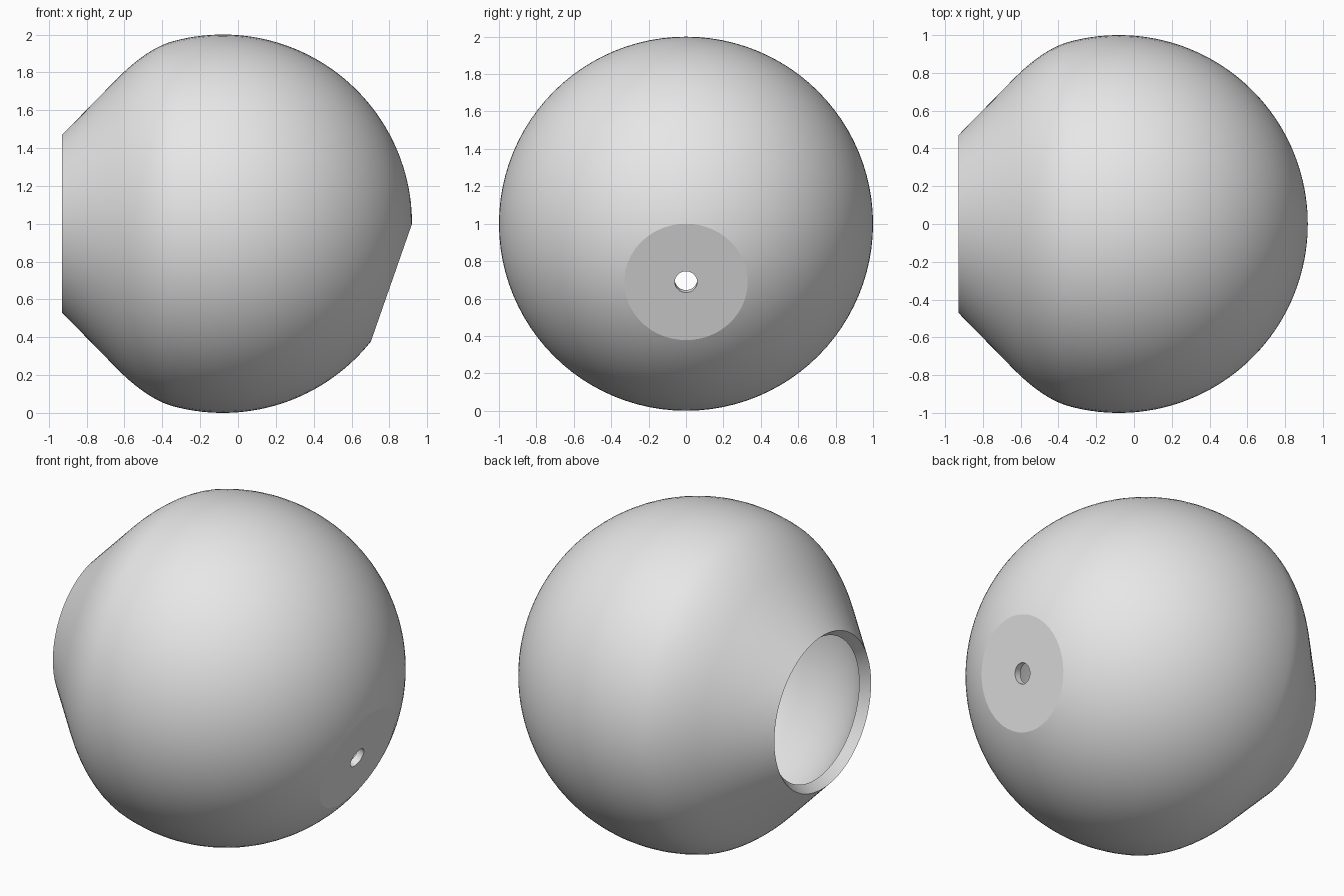
import bpy, bmesh, math
from mathutils import Vector, Matrix

if "Cube" in bpy.data.objects:
    bpy.data.objects.remove(bpy.data.objects["Cube"], do_unlink=True)

CENTRE = Vector((-0.08, 0, 1))
INNER = 0.905
FLAT_DIST = 0.944
FLAT_DIR = Vector((0.944, 0, -0.33)).normalized()

grey = bpy.data.materials.new("light_grey")
grey.use_nodes = True
grey.diffuse_color = (0.8, 0.8, 0.8, 1)
grey.node_tree.nodes["Principled BSDF"].inputs["Base Color"].default_value = (0.8, 0.8, 0.8, 1)


def arc(radius, start, end, steps):
    """Points on a circle, angle measured from the +x axis."""
    angles = [start + (end - start) * i / steps for i in range(steps + 1)]
    return [(radius * math.cos(a), radius * math.sin(a)) for a in angles]


def blend(p, c, q, steps):
    """Quadratic curve from p to q with control point c."""
    p, c, q = Vector(p), Vector(c), Vector(q)
    ts = [i / steps for i in range(1, steps + 1)]
    return [tuple(p * (1 - t) ** 2 + c * 2 * t * (1 - t) + q * t * t) for t in ts]


def make_object(name, bm):
    bmesh.ops.recalc_face_normals(bm, faces=bm.faces)
    mesh = bpy.data.meshes.new(name)
    bm.to_mesh(mesh)
    bm.free()
    mesh.materials.append(grey)
    obj = bpy.data.objects.new(name, mesh)
    bpy.context.collection.objects.link(obj)
    return obj


def make_cutter(name, radius, near, far):
    """Cylinder along the flat's direction between two distances."""
    bm = bmesh.new()
    bmesh.ops.create_cone(bm, cap_ends=True, segments=64, radius1=radius, radius2=radius, depth=far - near)
    turn = Vector((0, 0, 1)).rotation_difference(FLAT_DIR).to_matrix().to_4x4()
    place = Matrix.Translation(CENTRE + FLAT_DIR * (near + far) / 2)
    bmesh.ops.transform(bm, matrix=place @ turn, verts=bm.verts)
    obj = make_object(name, bm)
    obj.hide_render = True
    obj.hide_set(True)
    return obj


# Shell profile: outer ball, shoulder, straight taper, bevelled rim, inner ball
join = (-0.26, 0.966)
profile = arc(1, 0, math.atan2(join[1], join[0]), 48)
profile += blend(join, (-0.40, 0.928), (-0.56, 0.766), 10)
profile += [(-0.70, 0.623), (-0.85, 0.47)]
profile += arc(INNER, math.pi - math.asin(0.43 / INNER), 0, 64)

# Hollow shell turned around the x axis
bm = bmesh.new()
verts = [bm.verts.new((x, 0, max(r, 0))) for x, r in profile]
edges = [bm.edges.new(pair) for pair in zip(verts, verts[1:])]
bmesh.ops.spin(bm, geom=verts + edges, cent=(0, 0, 0), axis=(1, 0, 0),
               angle=math.tau, steps=96, use_duplicate=False)
bmesh.ops.remove_doubles(bm, verts=bm.verts, dist=0.0001)
bmesh.ops.translate(bm, verts=bm.verts, vec=CENTRE)
shell = make_object("hollow_ball_shell", bm)

# Flat spot and the small hole through its middle
cutters = [make_cutter("flat_spot_cutter", 0.6, FLAT_DIST, 1.3),
           make_cutter("hole_cutter", 0.06, 0.7, 1.2)]
for cutter in cutters:
    mod = shell.modifiers.new(cutter.name, 'BOOLEAN')
    mod.operation = 'DIFFERENCE'
    mod.solver = 'EXACT'
    mod.object = cutter

bpy.ops.object.select_all(action='DESELECT')
shell.select_set(True)
bpy.context.view_layer.objects.active = shell
for cutter in cutters:
    bpy.ops.object.modifier_apply(modifier=cutter.name)
for cutter in cutters:
    bpy.data.objects.remove(cutter, do_unlink=True)
bpy.ops.object.shade_smooth_by_angle(angle=math.radians(14))
